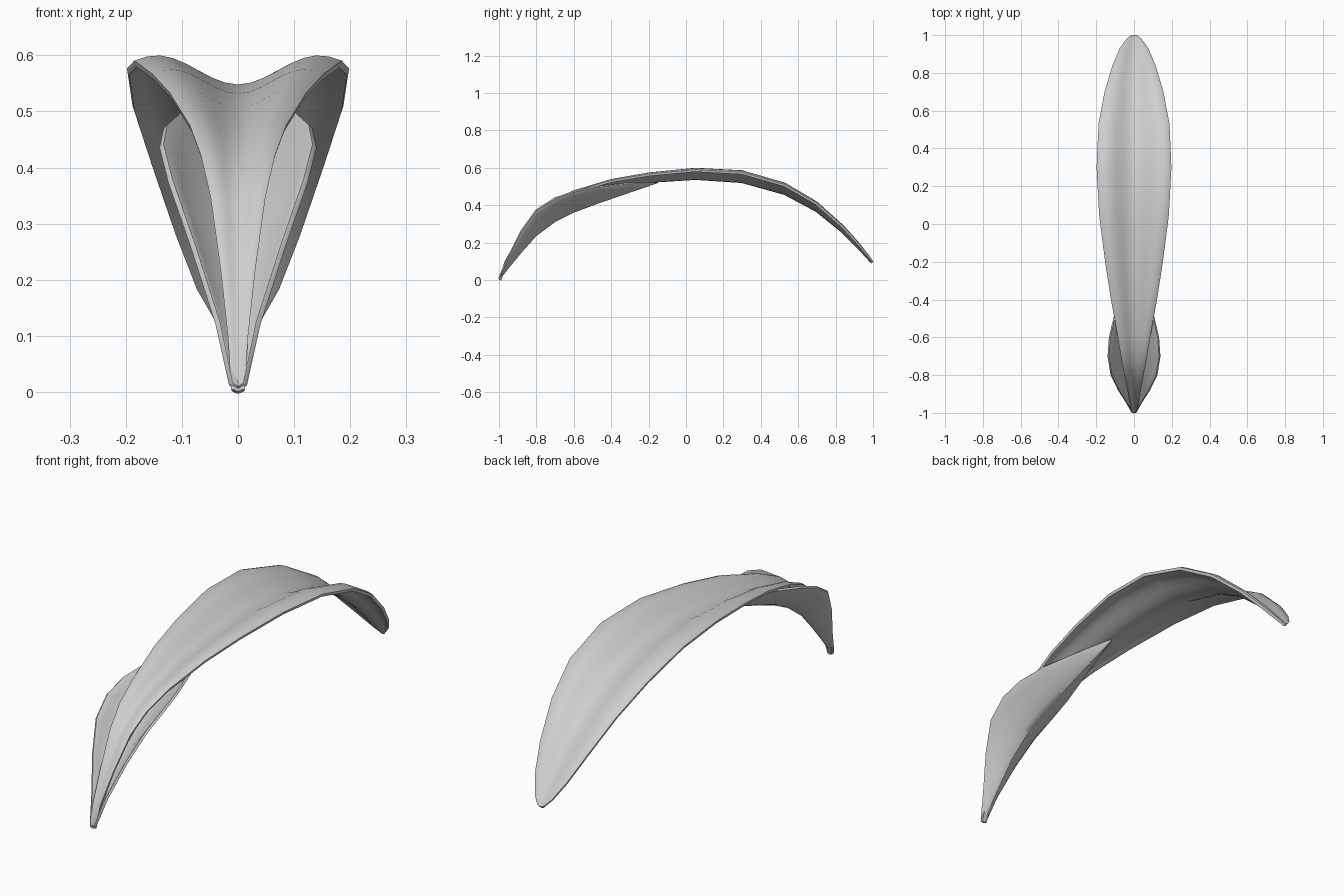
import bpy, bmesh, math

cube = bpy.data.objects.get("Cube")
if cube:
    bpy.data.objects.remove(cube)

grey = bpy.data.materials.new("light grey")
grey.use_nodes = True
grey.diffuse_color = (0.62, 0.62, 0.62, 1)
grey.node_tree.nodes["Principled BSDF"].inputs["Base Color"].default_value = grey.diffuse_color


def loft(name, stations, section, columns, thickness, offset):
    """Skin a strip through cross-sections, then thicken it."""
    bm = bmesh.new()
    rows = []
    for st in stations:
        ts = [2 * i / columns - 1 for i in range(columns + 1)]
        rows.append([bm.verts.new(section(st, t)) for t in ts])
    for a, b in zip(rows, rows[1:]):
        for i in range(columns):
            bm.faces.new((a[i], a[i + 1], b[i + 1], b[i]))
    mesh = bpy.data.meshes.new(name)
    bm.to_mesh(mesh)
    bm.free()
    mesh.materials.append(grey)
    obj = bpy.data.objects.new(name, mesh)
    bpy.context.collection.objects.link(obj)
    shell = obj.modifiers.new("shell", "SOLIDIFY")
    shell.thickness = thickness
    shell.offset = offset
    bevel = obj.modifiers.new("soft_rim", "BEVEL")
    bevel.width = thickness * 0.3
    bevel.segments = 2
    bevel.limit_method = "ANGLE"
    bevel.angle_limit = math.radians(50)
    bpy.ops.object.select_all(action="DESELECT")
    obj.select_set(True)
    bpy.context.view_layer.objects.active = obj
    bpy.ops.object.shade_smooth_by_angle(angle=math.radians(60))
    return obj


# Long arched blade: y, half width, crest height
blade = [(-1, .012, .005), (-.97, .018, .1), (-.9, .031, .22), (-.81, .049, .35),
         (-.72, .066, .425), (-.6, .086, .48), (-.4, .122, .54), (-.2, .153, .575),
         (.05, .185, .6), (.3, .198, .587), (.53, .188, .52), (.7, .156, .42),
         (.84, .114, .295), (.93, .076, .195), (.98, .04, .13), (1, .014, .1)]


def blade_section(st, t):
    y, w, z = st
    groove = 0.5 + 0.5 * math.cos(math.pi * t / 0.78)
    return (w * t, y, z - 0.28 * w * groove)


loft("arched_blade", blade, blade_section, 16, 0.013, -1)

# Boat-shaped petal under the front: y, half width, keel height, rim height
petal = [(-.995, .016, .003, .012), (-.95, .04, .06, .12), (-.88, .085, .145, .26),
         (-.8, .124, .235, .372), (-.7, .14, .31, .435), (-.6, .133, .36, .47),
         (-.48, .105, .405, .495), (-.32, .056, .46, .512), (-.15, .004, .518, .524)]


def petal_section(st, t):
    y, w, keel, rim = st
    return (w * t, y, keel + (rim - keel) * abs(t) ** 1.3)


loft("lower_petal", petal, petal_section, 12, 0.01, 1)
